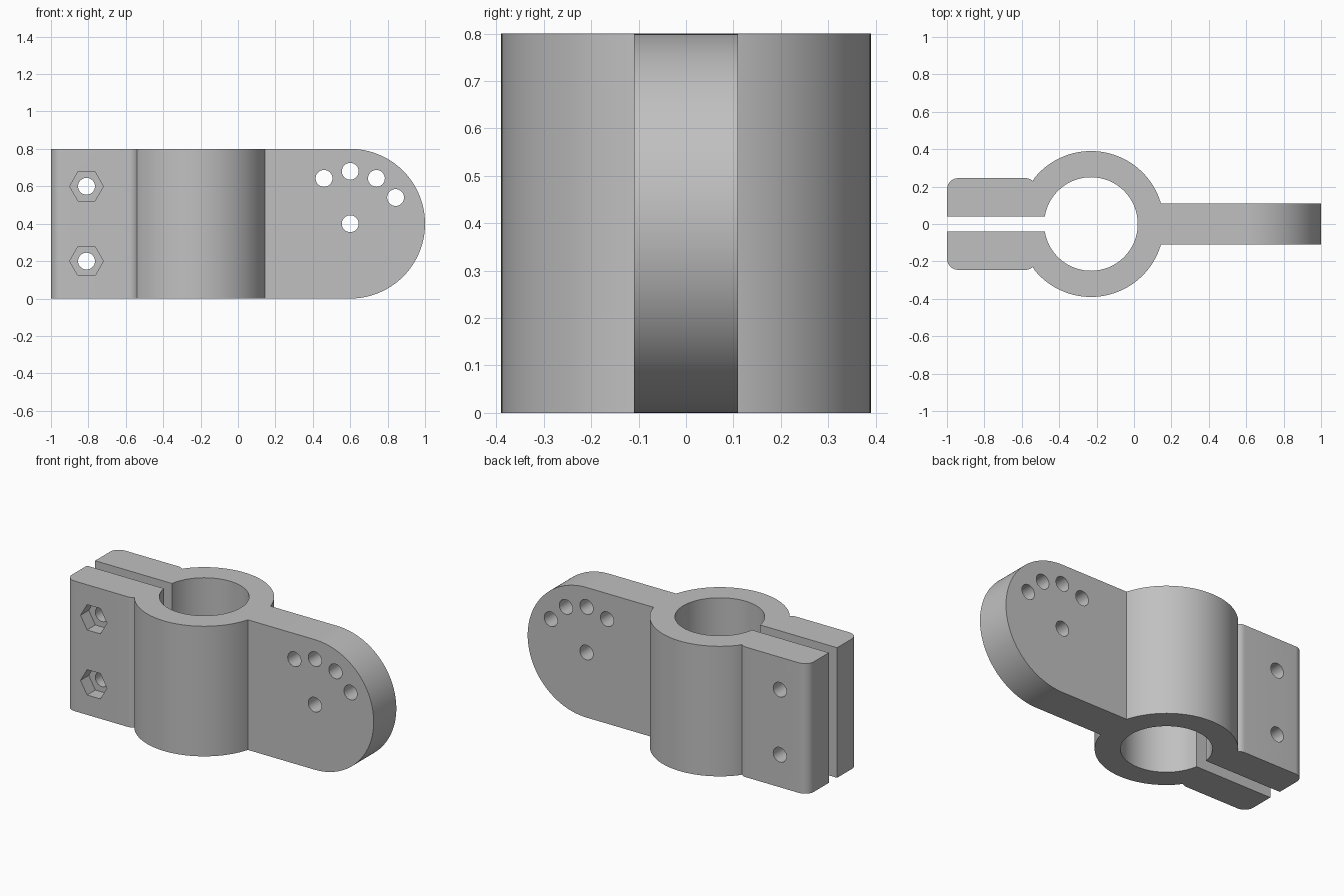
import bpy, bmesh
from math import sin, cos, pi, radians, degrees, asin, sqrt, atan2
from mathutils import Vector

cube = bpy.data.objects.get("Cube")
if cube:
    bpy.data.objects.remove(cube, do_unlink=True)

HEIGHT = 0.8
RING_X, OUTER_R, BORE_R = -0.23, 0.39, 0.25
JAW_Y, SLOT_Y, FILLET = 0.245, 0.04, 0.06
ARM_Y, PIVOT_X, PIVOT_Z, ARM_R = 0.11, 0.6, 0.4, 0.4
HOLE_R, BOLT_X = 0.045, -0.81

grey = bpy.data.materials.new("plain grey")
grey.use_nodes = True
grey.diffuse_color = (0.53, 0.53, 0.53, 1)
grey.node_tree.nodes["Principled BSDF"].inputs["Base Color"].default_value = (0.53, 0.53, 0.53, 1)


def arc(cx, cy, r, start, end, steps):
    """Points along an arc, angles in degrees."""
    angles = [radians(start + (end - start) * i / steps) for i in range(steps + 1)]
    return [(cx + r * cos(a), cy + r * sin(a)) for a in angles]


def prism(name, points, low, high, along_y=False):
    """Extrude a closed outline along z, or along y for an x-z outline."""
    place = (lambda u, v, t: (u, t, v)) if along_y else (lambda u, v, t: (u, v, t))
    bm = bmesh.new()
    face = bm.faces.new([bm.verts.new(place(u, v, low)) for u, v in points])
    moved = bmesh.ops.extrude_face_region(bm, geom=[face])["geom"]
    bmesh.ops.translate(bm, vec=Vector(place(0, 0, high - low)),
                        verts=[g for g in moved if isinstance(g, bmesh.types.BMVert)])
    bmesh.ops.recalc_face_normals(bm, faces=bm.faces)
    mesh = bpy.data.meshes.new(name)
    bm.to_mesh(mesh)
    bm.free()
    mesh.materials.append(grey)
    obj = bpy.data.objects.new(name, mesh)
    bpy.context.collection.objects.link(obj)
    return obj


def combine(target, tool, operation):
    """Apply a boolean and discard the tool."""
    tool.hide_render = True
    mod = target.modifiers.new("boolean", "BOOLEAN")
    mod.operation, mod.object, mod.solver = operation, tool, "EXACT"
    bpy.context.view_layer.objects.active = target
    bpy.ops.object.modifier_apply(modifier=mod.name)
    bpy.data.objects.remove(tool, do_unlink=True)


# Split ring with two clamp jaws: half outline, mirrored across the slot
fillet_x, fillet_y = -0.58, JAW_Y - FILLET
meet_x = -0.541
meet_y = fillet_y + sqrt(FILLET ** 2 - (meet_x - fillet_x) ** 2)
meet_angle = degrees(atan2(meet_y, meet_x - RING_X))
fillet_angle = degrees(atan2(meet_y - fillet_y, meet_x - fillet_x))
slot_angle = 180 - degrees(asin(SLOT_Y / BORE_R))
half = arc(RING_X, 0, OUTER_R, 0, meet_angle, 40)[:-1]
half += arc(fillet_x, fillet_y, FILLET, fillet_angle, 90, 6)
half += arc(-1 + FILLET, fillet_y, FILLET, 90, 180, 12)
half += [(-1, SLOT_Y)]
half += arc(RING_X, 0, BORE_R, slot_angle, 0, 48)
outline = half + [(x, -y) for x, y in reversed(half[1:-1])]
bracket = prism("clamp_bracket", outline, 0, HEIGHT)

# Flat arm with a half-round end
arm_outline = [(0.08, HEIGHT), (0.08, 0)] + arc(PIVOT_X, PIVOT_Z, ARM_R, -90, 90, 64)
combine(bracket, prism("arm", arm_outline, -ARM_Y, ARM_Y, True), "UNION")

# Pivot hole, indexing holes around it, and the two bolt holes
holes = [(PIVOT_X, PIVOT_Z)]
holes += [(PIVOT_X + 0.28 * cos(radians(a)), PIVOT_Z + 0.28 * sin(radians(a)))
          for a in (30, 60, 90, 120)]
bolts = [(BOLT_X, 0.2), (BOLT_X, 0.6)]
for x, z in holes + bolts:
    circle = arc(x, z, HOLE_R, 0, 360, 32)[:-1]
    combine(bracket, prism("hole_cutter", circle, -0.5, 0.5, True), "DIFFERENCE")

# Hexagonal nut pockets in the front jaw
for x, z in bolts:
    hexagon = arc(x, z, 0.09, 0, 360, 6)[:-1]
    combine(bracket, prism("nut_cutter", hexagon, -0.5, -JAW_Y + 0.08, True), "DIFFERENCE")

# Smooth curved walls, crisp edges
bpy.ops.object.select_all(action="DESELECT")
bracket.select_set(True)
bpy.context.view_layer.objects.active = bracket
bpy.ops.object.shade_smooth_by_angle(angle=radians(25))
